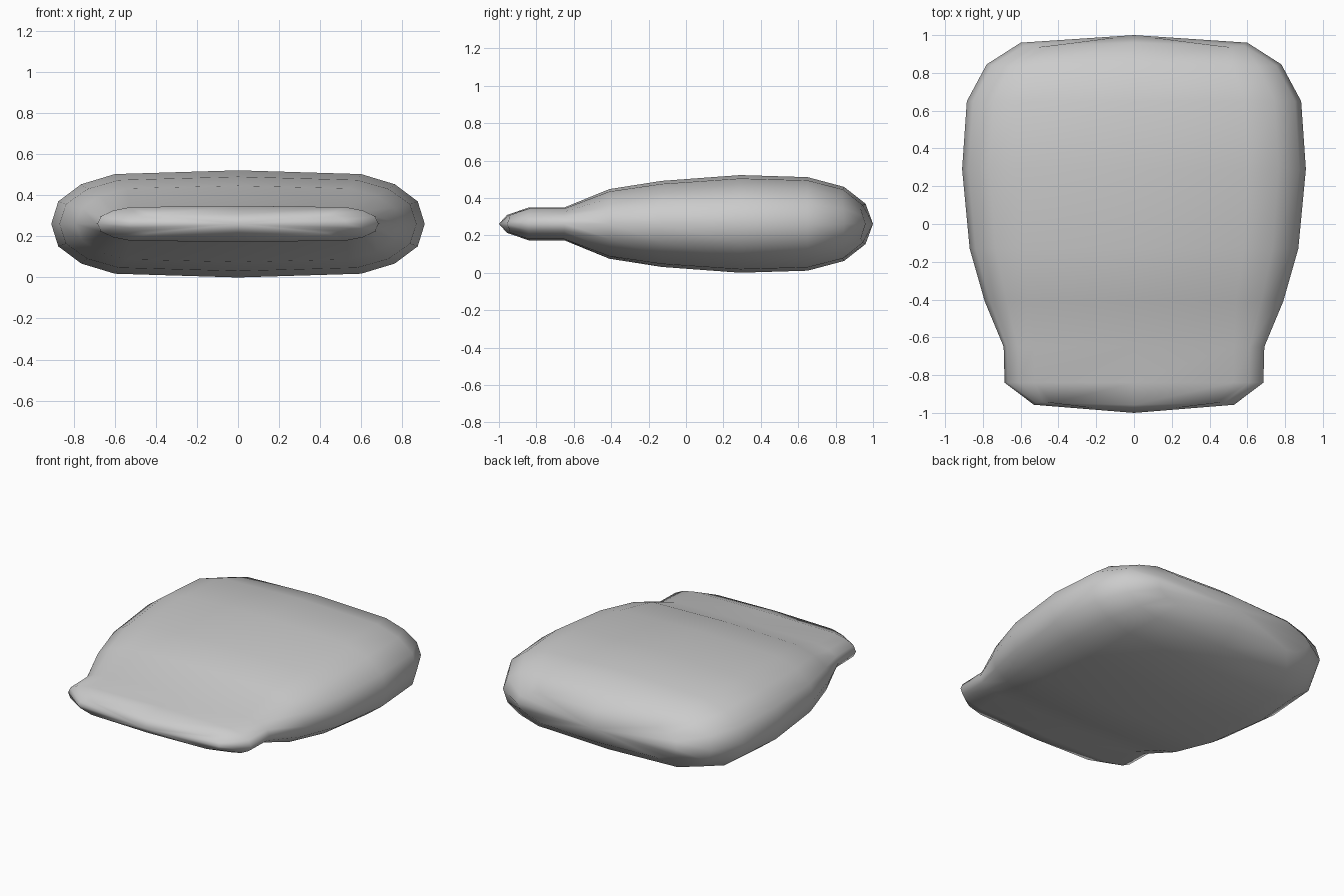
import bpy, bmesh

if "Cube" in bpy.data.objects:
    bpy.data.objects.remove(bpy.data.objects["Cube"])

MID = 0.261  # height of the horizontal symmetry plane

# Cross-sections front to back: y, half width, half height, corner inset, corner pull along y
SECTIONS = [
    (-0.957, 0.53, 0.048, 0.10, 0.015),
    (-0.84, 0.685, 0.088, 0.16, 0.0),
    (-0.65, 0.69, 0.088, 0.16, 0.0),
    (-0.41, 0.79, 0.186, 0.25, 0.0),
    (-0.13, 0.87, 0.230, 0.29, 0.0),
    (0.29, 0.91, 0.261, 0.31, 0.0),
    (0.65, 0.885, 0.250, 0.30, 0.0),
    (0.845, 0.78, 0.198, 0.26, -0.01),
    (0.96, 0.60, 0.108, 0.17, -0.025),
]
# Quarter profile of the rounded corner: inset factor, height factor, pull factor
CORNER = [(1.0, 0.93, 0.6), (0.47, 0.74, 1.0), (0.11, 0.42, 0.6)]


def section(y, w, h, r, pull):
    """Closed 16-point ring with rounded corners and a slight crown."""
    q = [(w - r * a, h * b, y + pull * c) for a, b, c in CORNER]
    right = [(0, h, y)] + q + [(w, 0, y)] + [(x, -z, v) for x, z, v in reversed(q)] + [(0, -h, y)]
    left = [(-x, z, v) for x, z, v in reversed(right[1:-1])]
    return [(x, v, MID + z) for x, z, v in right + left]


# Cushion body with a thin front lip
bm = bmesh.new()
rings = [[bm.verts.new(p) for p in section(*s)] for s in SECTIONS]
n = len(rings[0])
for a, b in zip(rings, rings[1:]):
    for i in range(n):
        j = (i + 1) % n
        bm.faces.new((a[i], a[j], b[j], b[i]))

# Slightly pointed front and back ends
for ring, y in ((rings[0], -1.0), (rings[-1], 1.0)):
    tip = bm.verts.new((0, y, MID))
    for i in range(n):
        bm.faces.new((ring[i], ring[(i + 1) % n], tip))

bmesh.ops.recalc_face_normals(bm, faces=bm.faces)
for f in bm.faces:
    f.smooth = True
mesh = bpy.data.meshes.new("cushion")
bm.to_mesh(mesh)
bm.free()
cushion = bpy.data.objects.new("cushion", mesh)
bpy.context.collection.objects.link(cushion)
